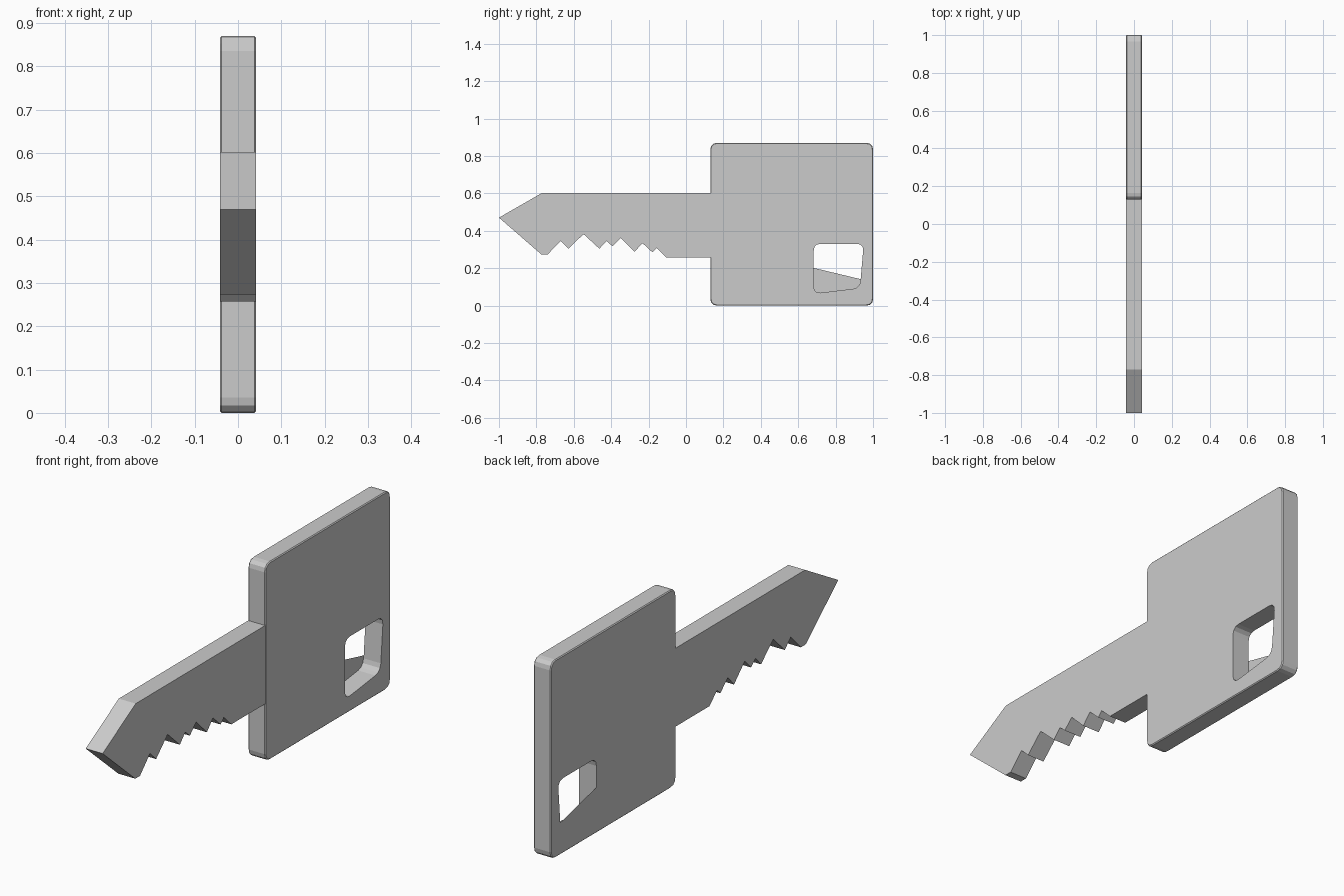
import bpy, bmesh
from mathutils import Vector

if "Cube" in bpy.data.objects:
    bpy.data.objects.remove(bpy.data.objects["Cube"])

HALF = 0.042  # half thickness of the key


def rounded(points, radius, steps=3):
    """Replace each corner of a (y, z) outline by a short curve."""
    pts, out = [Vector(p) for p in points], []
    for i, p in enumerate(pts):
        a = p + (pts[i - 1] - p).normalized() * radius
        b = p + (pts[(i + 1) % len(pts)] - p).normalized() * radius
        for k in range(steps + 1):
            t = k / steps
            w = 2 * t * (1 - t) * 0.85
            s = (1 - t) ** 2 + w + t ** 2
            out.append((a * (1 - t) ** 2 + p * w + b * t ** 2) / s)
    return out


def slab(name, outline, half):
    """Extrude a (y, z) outline symmetrically along x; half=None gives a flat skin."""
    bm = bmesh.new()
    x = -HALF if half is None else -half
    face = bm.faces.new([bm.verts.new((x, p[0], p[1])) for p in outline])
    if half is not None:
        ext = bmesh.ops.extrude_face_region(bm, geom=[face], use_keep_orig=True)
        verts = [g for g in ext["geom"] if isinstance(g, bmesh.types.BMVert)]
        bmesh.ops.translate(bm, verts=verts, vec=(2 * half, 0, 0))
        bmesh.ops.recalc_face_normals(bm, faces=bm.faces[:])
    mesh = bpy.data.meshes.new(name)
    bm.to_mesh(mesh)
    bm.free()
    obj = bpy.data.objects.new(name, mesh)
    bpy.context.collection.objects.link(obj)
    return obj


# Square head with softened corners and rim
head = slab("head", rounded([(0.13, 0.003), (1, 0.003), (1, 0.873), (0.13, 0.873)], 0.035), HALF)
bevel = head.modifiers.new("rim", "BEVEL")
bevel.width = 0.004
bevel.segments = 1
bevel.limit_method = "ANGLE"
bevel.angle_limit = 1.0

# Ring hole in the lower outer corner
hole = rounded([(0.683, 0.067), (0.93, 0.097), (0.95, 0.333), (0.683, 0.333)], 0.035)
cutter = slab("hole_cutter", hole, 0.2)
cutter.hide_render = True
cutter.hide_set(True)
cut = head.modifiers.new("hole", "BOOLEAN")
cut.object = cutter
cut.solver = "EXACT"

# Thin skin closing the lower part of the hole on the -x face
low = [p for p in hole if p.y < 0.14]
slab("hole_back_skin", low + [(0.934, 0.144), (0.683, 0.204)], None)

# Toothed blade with pointed tip
teeth = [(-0.105, 0.26), (-0.157, 0.31), (-0.18, 0.288), (-0.233, 0.337), (-0.275, 0.29),
         (-0.35, 0.364), (-0.393, 0.32), (-0.425, 0.348), (-0.463, 0.307), (-0.548, 0.385),
         (-0.628, 0.307), (-0.67, 0.348), (-0.74, 0.276), (-0.773, 0.276)]
slab("blade", [(0.135, 0.605), (0.135, 0.26)] + teeth + [(-1, 0.473), (-0.77, 0.605)], 0.0412)

# Stand exactly on the ground
for obj in bpy.context.collection.objects:
    obj.location.z = -0.003
